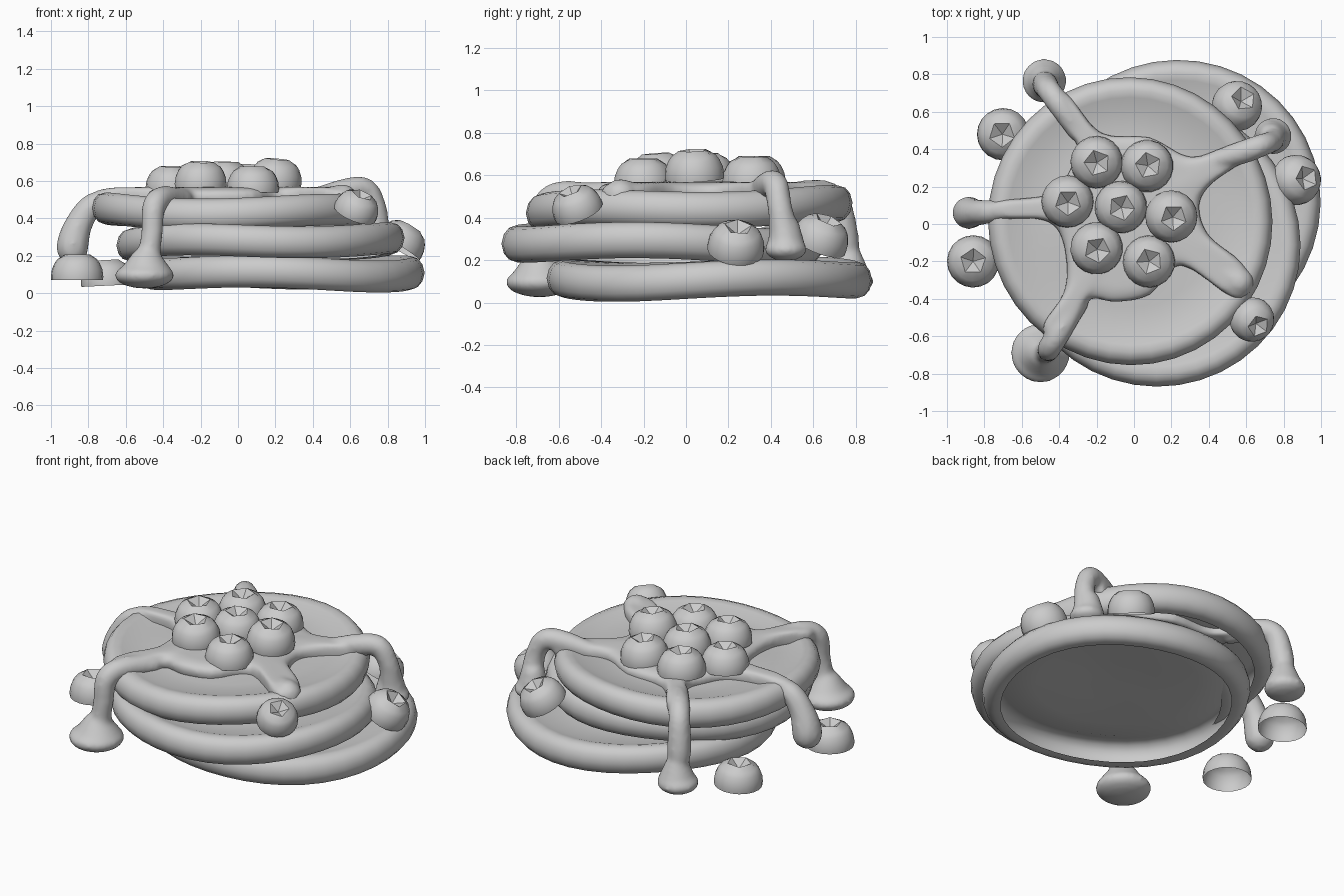
import bpy, bmesh
from math import sin, cos, pi, radians
from mathutils import Vector, Matrix

if "Cube" in bpy.data.objects:
    bpy.data.objects.remove(bpy.data.objects["Cube"])


def finish(name, bm, angle=35):
    mesh = bpy.data.meshes.new(name)
    bmesh.ops.recalc_face_normals(bm, faces=bm.faces)
    bm.to_mesh(mesh)
    bm.free()
    ob = bpy.data.objects.new(name, mesh)
    bpy.context.collection.objects.link(ob)
    bpy.ops.object.select_all(action='DESELECT')
    ob.select_set(True)
    bpy.context.view_layer.objects.active = ob
    bpy.ops.object.shade_smooth_by_angle(angle=radians(angle))
    return ob


def bridge(bm, rings):
    """Quads between successive closed rings of equal length."""
    for a, b in zip(rings, rings[1:]):
        n = len(a)
        for i in range(n):
            bm.faces.new((a[i], a[(i + 1) % n], b[(i + 1) % n], b[i]))


def catmull(pts, steps, closed=False):
    """Smooth path through points of any dimension."""
    n, out = len(pts), []
    for i in range(n if closed else n - 1):
        if closed:
            p = [pts[(i + k) % n] for k in (-1, 0, 1, 2)]
        else:
            p = [pts[min(max(i + k, 0), n - 1)] for k in (-1, 0, 1, 2)]
        for s in range(steps):
            t = s / steps
            out.append([0.5 * (2 * b + (c - a) * t + (2 * a - 5 * b + 4 * c - d) * t * t
                               + (3 * b - a - 3 * c + d) * t ** 3) for a, b, c, d in zip(*p)])
    if not closed:
        out.append(list(pts[-1]))
    return out


# Pancakes: raised rounded rim, shallow dished top, open underneath
PROFILE = [(0.3, .15), (0.6, .138), (0.78, .142), (0.86, .163), (0.91, .17), (0.955, .158),
           (0.985, .13), (1, .085), (0.985, .04), (0.955, .012), (0.91, 0), (0.86, .006)]


def pancake(name, cx, cy, z, r, phase, tilt_x, tilt_y, seg=40):
    bm = bmesh.new()
    rings = []
    for f, h in PROFILE:
        ring = []
        for i in range(seg):
            a = 2 * pi * i / seg
            x, y = f * r * cos(a), f * r * sin(a)
            wave = 0.014 * f * f * sin(3 * a + phase)
            k = 1 + 0.008 * sin(2 * a + phase)
            ring.append(bm.verts.new((cx + x * k, cy + y * k,
                                      max(0, z + h + wave + tilt_x * x + tilt_y * y))))
        rings.append(ring)
    bridge(bm, rings)
    centre = bm.verts.new((cx, cy, z + .155))
    for i in range(seg):
        bm.faces.new((centre, rings[0][i], rings[0][(i + 1) % seg]))
    finish(name, bm, 60)


pancake("bottom_pancake", 0.225, 0.11, 0.025, 0.77, 0.5, -0.01, 0.01)
pancake("middle_pancake", 0.12, -0.11, 0.19, 0.765, 2.0, 0.01, -0.01)
pancake("top_pancake", -0.02, 0.015, 0.36, 0.765, 4.0, 0.0, 0.02)

# Syrup: pool with five arms
OUTLINE = [(-.46, .66), (-.36, .70), (-.18, .49), (.085, .465), (.3, .36), (.51, .42), (.62, .45),
           (.6, .35), (.42, .22), (.35, .1), (.4, -.06), (.57, -.2), (.63, -.32), (.54, -.4),
           (.25, -.22), (.085, -.38), (-.1, -.42), (-.26, -.41), (-.41, -.63), (-.49, -.55),
           (-.37, -.35), (-.38, -.1), (-.48, .02), (-.75, .035), (-.75, .12), (-.45, .16),
           (-.34, .3), (-.31, .44)]
bm = bmesh.new()
path = catmull(OUTLINE, 4, closed=True)
rings = []
for t, z in ((0.97, .47), (1, .515), (0.985, .54), (0.94, .555), (0.85, .565), (0.4, .57)):
    rings.append([bm.verts.new((x * t, 0.05 + (y - 0.05) * t, z)) for x, y in path])
bridge(bm, rings)
bm.faces.new(rings[0])
bm.faces.new(rings[-1])

# Syrup drips: x, y, z, radius along each path
DRIPS = [
    [(-.3, .5, .51, .06), (-.4, .64, .515, .065), (-.455, .715, .46, .065), (-.475, .745, .3, .072),
     (-.48, .76, .2, .06), (-.48, .765, .13, .085)],
    [(.4, .33, .51, .05), (.57, .38, .55, .065), (.68, .42, .555, .063), (.735, .44, .46, .06),
     (.745, .46, .34, .07), (.745, .47, .27, .085)],
    [(.38, -.15, .5, .06), (.48, -.25, .505, .065), (.56, -.31, .50, .085)],
    [(-.3, -.42, .5, .06), (-.4, -.58, .51, .065), (-.45, -.66, .46, .065), (-.46, -.68, .32, .06),
     (-.475, -.685, .22, .065), (-.49, -.69, .14, .095)],
    [(-.5, .09, .5, .05), (-.66, .075, .505, .053), (-.78, .065, .47, .065), (-.85, .06, .37, .075),
     (-.88, .06, .28, .088), (-.885, .06, .24, .088)],
]
for drip in DRIPS:
    for x, y, z, r in catmull(drip, 8):
        bmesh.ops.create_icosphere(bm, subdivisions=2, radius=r,
                                   matrix=Matrix.Translation((x, y, z)))
# Flared feet of the drips
for x, y, z, r, h in ((-.48, .765, .1, .12, .06), (-.5, -.69, .095, .16, .07),
                      (.745, .47, .25, .1, .055)):
    bmesh.ops.create_icosphere(bm, subdivisions=3, radius=1, matrix=Matrix.Translation((x, y, z))
                               @ Matrix.Diagonal((r, r, h, 1)))
    bmesh.ops.create_cone(bm, cap_ends=True, segments=24, radius1=r * .93, radius2=.06, depth=.12,
                          matrix=Matrix.Translation((x * .985, y, z + .075)))
syrup = finish("syrup", bm, 180)
mod = syrup.modifiers.new("merge", 'REMESH')
mod.mode = 'VOXEL'
mod.voxel_size = 0.014
mod.use_smooth_shade = True
mod = syrup.modifiers.new("soften", 'SMOOTH')
mod.factor = 0.5
mod.iterations = 8


# Berries: hollow half domes with a sunken pentagon crown
def berry(name, pos, axis, spin, R, seg=20):
    bm = bmesh.new()

    def ring(r, z, penta=0.0):
        out = []
        for i in range(seg):
            a = 2 * pi * i / seg
            p = cos(pi / 5) / cos((a % (2 * pi / 5)) - pi / 5)
            k = r * (1 - penta + penta * p)
            out.append(bm.verts.new((k * cos(a), k * sin(a), z)))
        return out

    rings = [ring(R * cos(radians(e)), R * sin(radians(e))) for e in (-8, 0, 15, 30, 42)]
    rings.append(ring(R * .5, R * .84, 1))
    bridge(bm, rings)
    pit = bm.verts.new((0, 0, R * .52))
    for i in range(seg):
        bm.faces.new((rings[-1][i], rings[-1][(i + 1) % seg], pit))
    rot = Vector(axis).to_track_quat('Z', 'Y').to_matrix().to_4x4()
    bm.transform(Matrix.Translation(pos) @ rot @ Matrix.Rotation(spin, 4, 'Z'))
    finish(name, bm, 30)


# position, axis, radius
BERRIES = [
    ((-.2, .33, .57), (.02, -.03, 1), .14), ((.07, .31, .57), (.05, .03, 1), .14),
    ((-.355, .12, .56), (.02, -.05, 1), .14), ((-.07, .09, .585), (.03, -.02, 1), .14),
    ((.2, .04, .6), (.1, -.05, 1), .14), ((-.2, -.13, .585), (.03, -.08, 1), .14),
    ((.08, -.2, .56), (.02, 0, 1), .14),
    ((-.7, .48, .06), (-.05, 0, 1), .14), ((-.86, -.2, .09), (0, 0, 1), .14),
    ((.55, .63, .29), (.35, .4, 1), .135), ((.865, .235, .26), (.6, .12, 1), .135),
    ((.63, -.51, .44), (.4, -.4, 1), .12),
]
for i, (pos, axis, radius) in enumerate(BERRIES):
    berry("berry_%d" % (i + 1), pos, axis, i * 0.9, radius)
